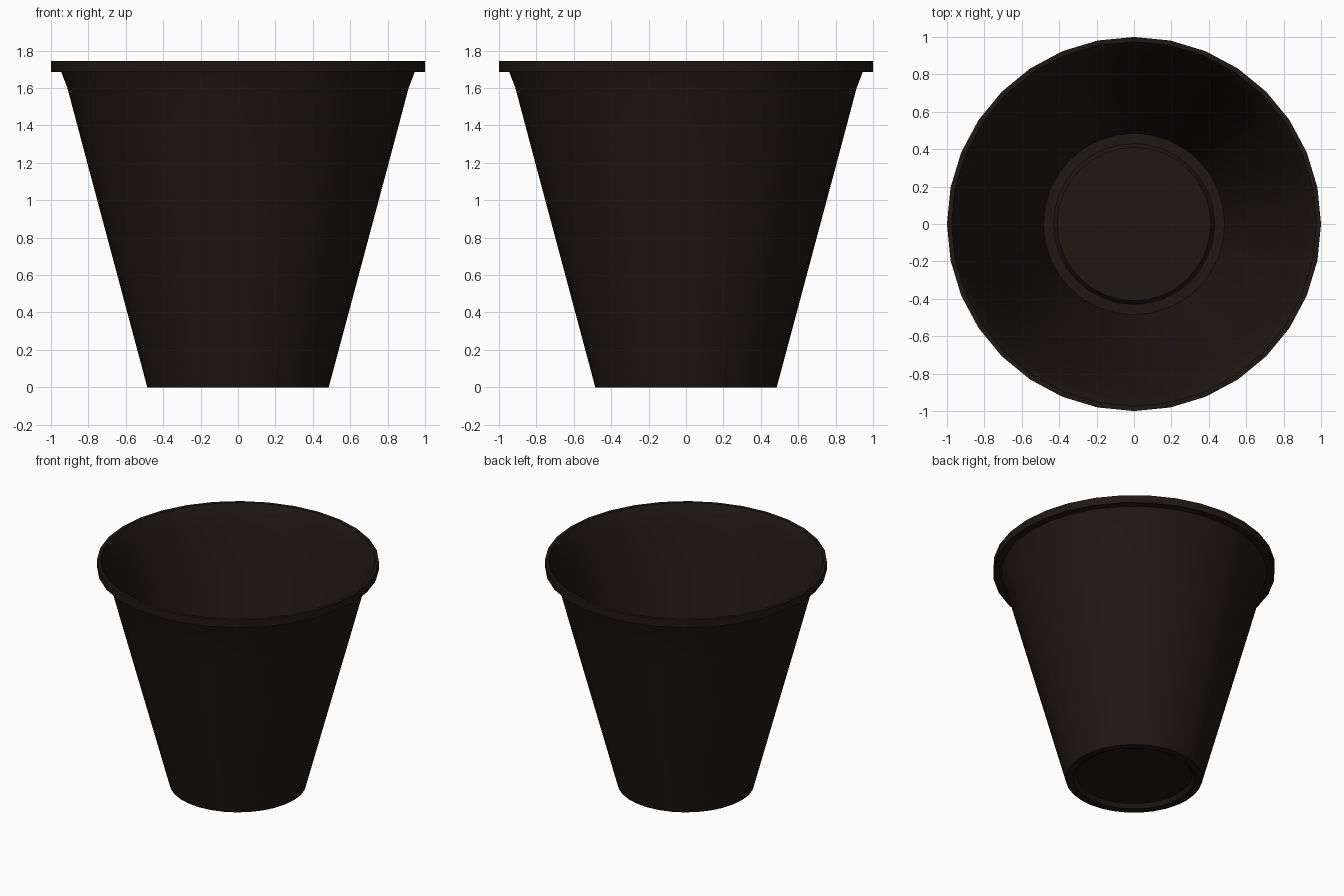
import bpy, bmesh, math

if "Cube" in bpy.data.objects:
    bpy.data.objects.remove(bpy.data.objects["Cube"])

SIDES = 32

# Half profile (radius, height): raised floor, foot, flaring wall, lip
PROFILE = [
    (0.41, 0.03), (0.43, 0.0), (0.485, 0.0),
    (0.83, 1.29), (0.912, 1.6), (0.945, 1.685),
    (1.0, 1.685), (1.0, 1.745), (0.975, 1.745), (0.945, 1.685),
]

bm = bmesh.new()
rings = []
for r, z in PROFILE:
    rings.append([bm.verts.new((r * math.cos(2 * math.pi * i / SIDES),
                                r * math.sin(2 * math.pi * i / SIDES), z))
                  for i in range(SIDES)])
for a, b in zip(rings, rings[1:]):
    for i in range(SIDES):
        j = (i + 1) % SIDES
        bm.faces.new((a[i], a[j], b[j], b[i]))
bm.faces.new(list(reversed(rings[0])))
bmesh.ops.remove_doubles(bm, verts=bm.verts, dist=0.0001)

mesh = bpy.data.meshes.new("pot")
bm.to_mesh(mesh)
bm.free()
pot = bpy.data.objects.new("pot", mesh)
bpy.context.collection.objects.link(pot)

# Dark brown plastic
mat = bpy.data.materials.new("dark_brown")
mat.diffuse_color = (0.014, 0.009, 0.007, 1)
mat.use_nodes = True
mat.node_tree.nodes["Principled BSDF"].inputs["Base Color"].default_value = mat.diffuse_color
mesh.materials.append(mat)

bpy.context.view_layer.objects.active = pot
pot.select_set(True)
bpy.ops.object.shade_smooth_by_angle(angle=math.radians(30))
